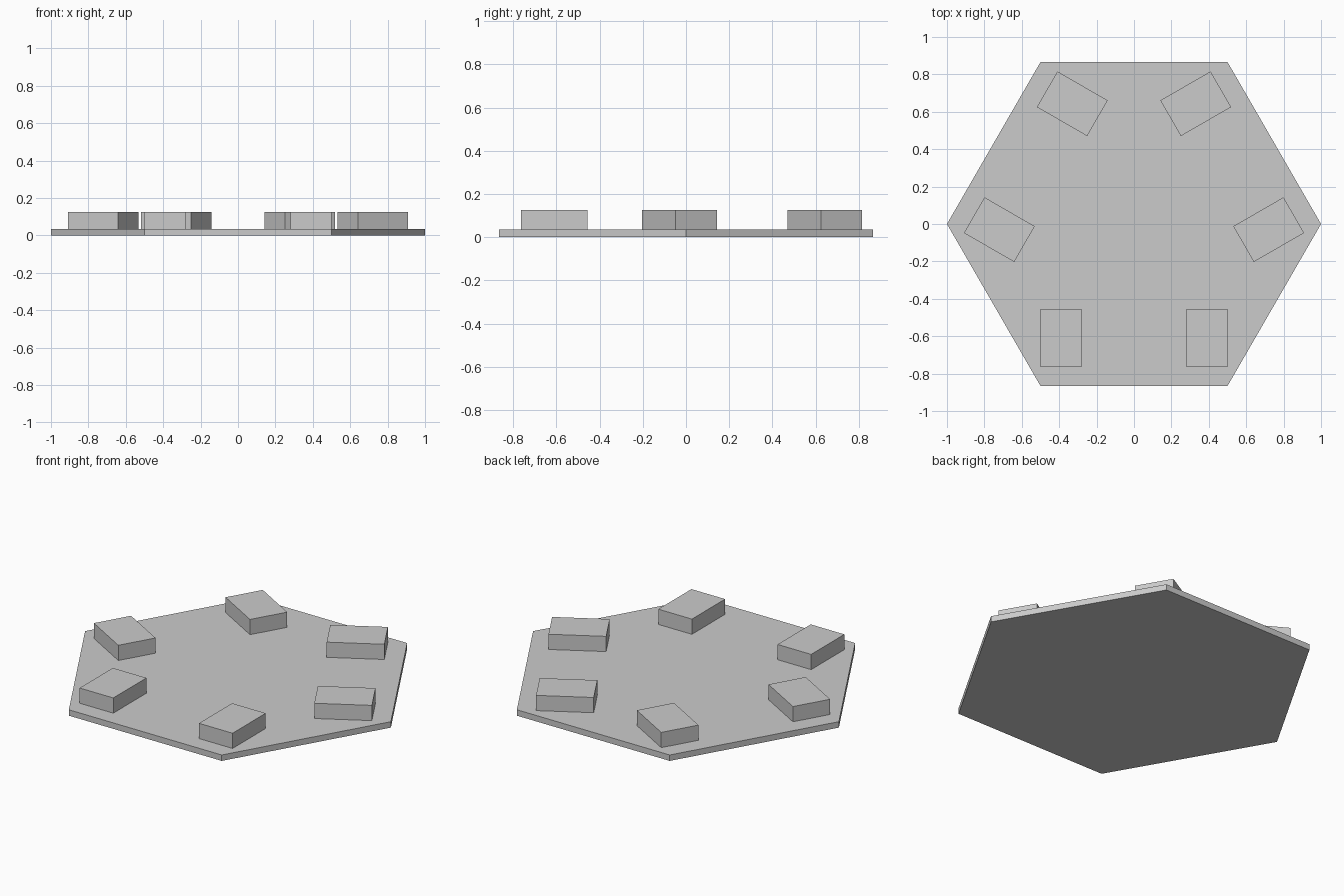
import bpy
import math

cube = bpy.data.objects.get("Cube")
if cube:
    bpy.data.objects.remove(cube, do_unlink=True)

PLATE_H = 0.035
BLOCK_SIZE = (0.22, 0.31, 0.09)

# Single light grey material
grey = bpy.data.materials.new("light_grey")
grey.use_nodes = True
colour = (0.6, 0.6, 0.6, 1)
grey.diffuse_color = colour
grey.node_tree.nodes["Principled BSDF"].inputs["Base Color"].default_value = colour


def finish(name):
    obj = bpy.context.object
    obj.name = name
    obj.data.materials.append(grey)
    return obj


# Hexagonal base plate with corners on the x axis
bpy.ops.mesh.primitive_cylinder_add(
    vertices=6, radius=1, depth=PLATE_H,
    location=(0, 0, PLATE_H / 2), rotation=(0, 0, math.radians(30)))
finish("base_plate")


# Raised blocks, mirrored in left and right pairs
def block_pair(name, x, y, angle):
    for side, s in (("left", 1), ("right", -1)):
        bpy.ops.mesh.primitive_cube_add(
            size=1, location=(s * x, y, PLATE_H + BLOCK_SIZE[2] / 2),
            rotation=(0, 0, s * math.radians(angle)))
        finish(f"{name}_block_{side}").scale = BLOCK_SIZE


block_pair("front", 0.39, -0.61, 0)
block_pair("middle", 0.72, -0.03, -60)
block_pair("back", 0.33, 0.643, -60)
